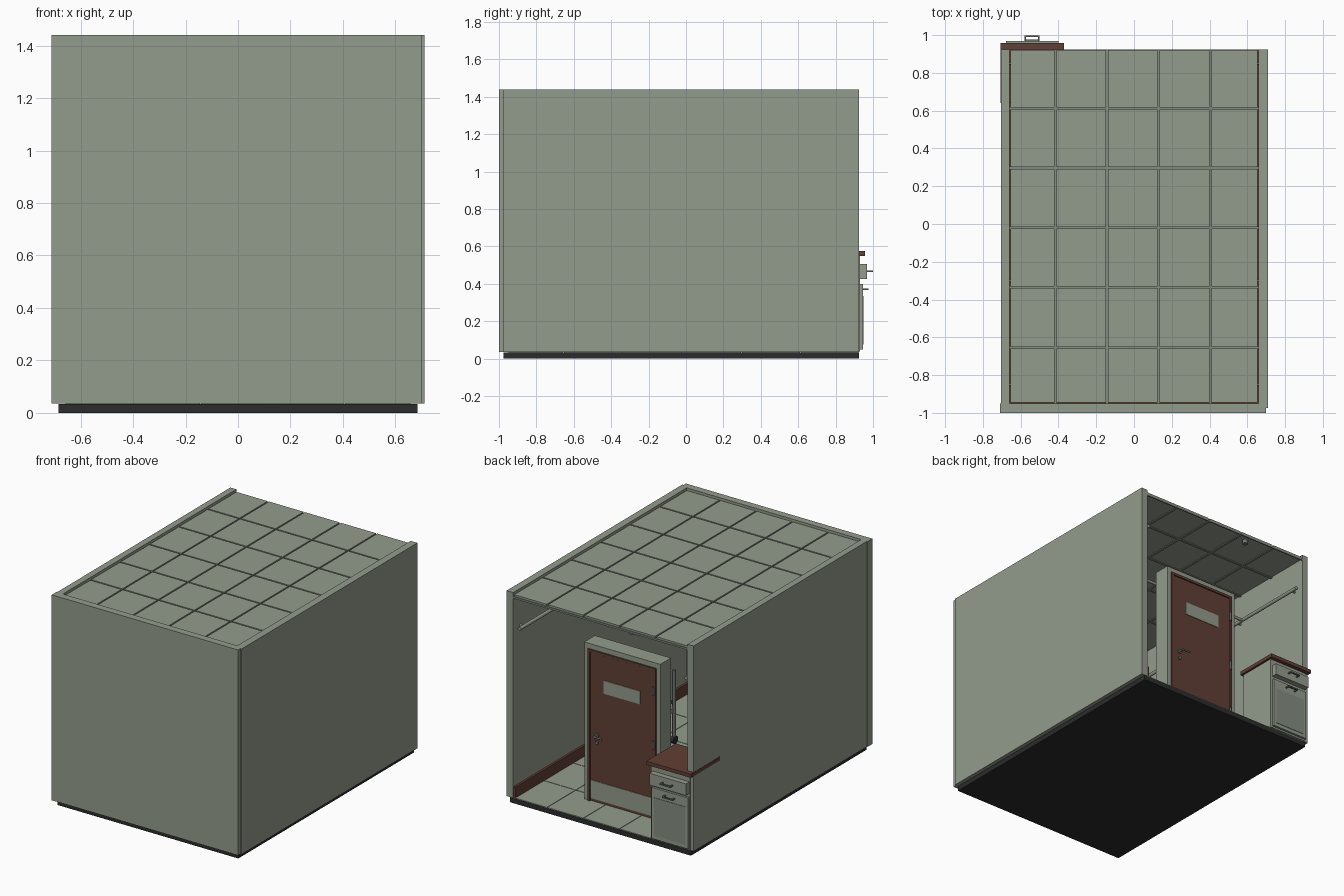
import bpy
import bmesh
from mathutils import Vector

old = bpy.data.objects.get("Cube")
if old:
    bpy.data.objects.remove(old, do_unlink=True)


def material(name, rgb):
    m = bpy.data.materials.new(name)
    m.use_nodes = True
    col = (*rgb, 1)
    m.diffuse_color = col
    m.node_tree.nodes["Principled BSDF"].inputs["Base Color"].default_value = col
    return m


GREEN = material("sage grey", (.29, .33, .265))
PANEL = material("panel grey", (.23, .27, .22))
WOOD = material("red brown wood", (.12, .05, .035))
DARK = material("charcoal", (.025, .025, .025))
METAL = material("dull metal", (.16, .17, .155))


def finish(name, bm, mat):
    me = bpy.data.meshes.new(name)
    bm.to_mesh(me)
    bm.free()
    me.materials.append(mat)
    ob = bpy.data.objects.new(name, me)
    bpy.context.collection.objects.link(ob)
    return ob


def add_box(bm, x, y, z):
    verts = bmesh.ops.create_cube(bm, size=1)["verts"]
    lo, hi = Vector((x[0], y[0], z[0])), Vector((x[1], y[1], z[1]))
    for v in verts:
        v.co = (lo + hi) / 2 + v.co * (hi - lo)


def boxes(name, mat, *parts):
    bm = bmesh.new()
    for p in parts:
        add_box(bm, *p)
    return finish(name, bm, mat)


def rod(name, mat, a, b, r, sides=12):
    a, b = Vector(a), Vector(b)
    bm = bmesh.new()
    bmesh.ops.create_cone(bm, cap_ends=True, segments=sides, radius1=r, radius2=r,
                          depth=(b - a).length)
    ob = finish(name, bm, mat)
    ob.location = (a + b) / 2
    ob.rotation_euler = (b - a).to_track_quat('Z', 'Y').to_euler()
    for p in ob.data.polygons:
        p.use_smooth = len(p.vertices) == 4
    return ob


def tiles(name, mat, xs, ys, z, gap):
    bm = bmesh.new()
    for x0, x1 in zip(xs, xs[1:]):
        for y0, y1 in zip(ys, ys[1:]):
            add_box(bm, (x0 + gap, x1 - gap), (y0 + gap, y1 - gap), z)
    return finish(name, bm, mat)


# room shell, open at the back
boxes("floor_slab", DARK, ((-.685, .685), (-.975, .925), (0, .033)))
boxes("front_wall", GREEN, ((-.71, .70), (-1, -.95), (.035, 1.44)))
boxes("right_wall", GREEN, ((-.705, -.66), (-.975, .925), (.035, 1.44)))
boxes("left_wall", GREEN, ((.66, .71), (-.975, .925), (.035, 1.44)))

# tiled floor and ceiling
xs = [-.66, -.415, -.143, .13, .405, .66]
ys = [-.95, -.655, -.335, -.02, .297, .612, .925]
tiles("floor_tiles", GREEN, xs, ys, (.03, .038), .002)
tiles("ceiling_tiles", GREEN, xs, ys, (1.405, 1.425), .005)
boxes("ceiling_grid", PANEL,
      *[((x - .008, x + .008), (-.95, .925), (1.4, 1.412)) for x in xs[1:-1]],
      *[((-.66, .66), (y - .008, y + .008), (1.4, 1.412)) for y in ys[1:-1]],
      ((-.66, .66), (.917, .925), (1.4, 1.412)))
rod("ceiling_detector", METAL, (-.21, .88, 1.375), (-.21, .88, 1.402), .018)

# skirting boards
boxes("skirting", WOOD,
      ((.645, .66), (-.95, .92), (.038, .112)),
      ((-.66, -.645), (-.95, .64), (.038, .112)),
      ((-.645, .645), (-.95, -.935), (.038, .112)))

# wall rails with brackets
for side, s in (("left", 1), ("right", -1)):
    rod(side + "_wall_rail", GREEN, (s * .63, -.9, 1.19), (s * .63, .9, 1.19), .012)
    for y in (-.85, -.3, .3, .85):
        rod(side + "_rail_bracket", GREEN, (s * .63, y, 1.19), (s * .665, y, 1.19), .007)
rod("cross_rail", GREEN, (-.63, .35, 1.19), (.63, .35, 1.19), .01)

# freestanding door surround, frame and leaf
boxes("door_surround", GREEN,
      ((-.285, -.255), (.57, .685), (.035, 1.11)),
      ((.26, .29), (.57, .685), (.035, 1.11)),
      ((-.255, .26), (.57, .685), (1.075, 1.11)))
boxes("door_frame", WOOD,
      ((-.255, -.238), (.58, .695), (.035, 1.075)),
      ((.243, .26), (.58, .695), (.035, 1.075)),
      ((-.238, .243), (.58, .695), (1.058, 1.075)))
boxes("door_leaf", WOOD, ((-.235, .24), (.655, .69), (.042, 1.055)))
for face, y in (("back", .69), ("inner", .651)):
    boxes(face + "_door_window", GREEN, ((-.137, .14), (y, y + .004), (.80, .89)))
    boxes(face + "_kick_plate", GREEN, ((-.232, .237), (y, y + .004), (.06, .185)))
for face, y, d in (("back", .69, 1), ("inner", .655, -1)):
    for z, r in ((.50, .016), (.45, .012)):
        rod(face + "_door_rosette", METAL, (.19, y, z), (.19, y + d * .008, z), r)
    rod(face + "_door_spindle", METAL, (.19, y, .5), (.19, y + d * .035, .5), .006)
    rod(face + "_door_lever", METAL, (.195, y + d * .035, .5), (.13, y + d * .035, .5), .006)
for z in (.2, .55, .92):
    rod("door_hinge", METAL, (-.24, .698, z - .03), (-.24, .698, z + .03), .007)

# cabinet with worktop, drawer and door
boxes("cabinet_body", GREEN, ((-.68, -.385), (.655, .93), (.038, .55)))
boxes("cabinet_worktop", WOOD, ((-.707, -.37), (.64, .957), (.55, .575)))
boxes("cabinet_drawer", GREEN, ((-.677, -.4), (.93, .968), (.425, .505)))
boxes("cabinet_door", GREEN, ((-.677, -.4), (.93, .945), (.05, .40)))
boxes("cabinet_door_panel", PANEL, ((-.655, -.422), (.94, .948), (.075, .335)))
for y, z in ((.968, .468), (.945, .37)):
    end = min(y + .031, 1)
    boxes("cabinet_handle", METAL,
          ((-.58, -.50), (end - .009, end), (z - .004, z + .004)),
          ((-.58, -.571), (y, end), (z - .004, z + .004)),
          ((-.509, -.50), (y, end), (z - .004, z + .004)))

# chair behind the door
boxes("chair_seat", GREEN, ((.30, .58), (-.30, -.02), (.25, .285)))
boxes("chair_back", GREEN, ((.31, .57), (-.315, -.29), (.33, .53)))
for x in (.30, .58):
    rod("chair_back_post", METAL, (x, -.30, .06), (x, -.30, .54), .012)
    rod("chair_front_leg", METAL, (x, -.03, .06), (x, -.03, .26), .012)
    for y in (-.30, -.03):
        rod("chair_caster", DARK, (x - .012, y, .064), (x + .012, y, .064), .026)
